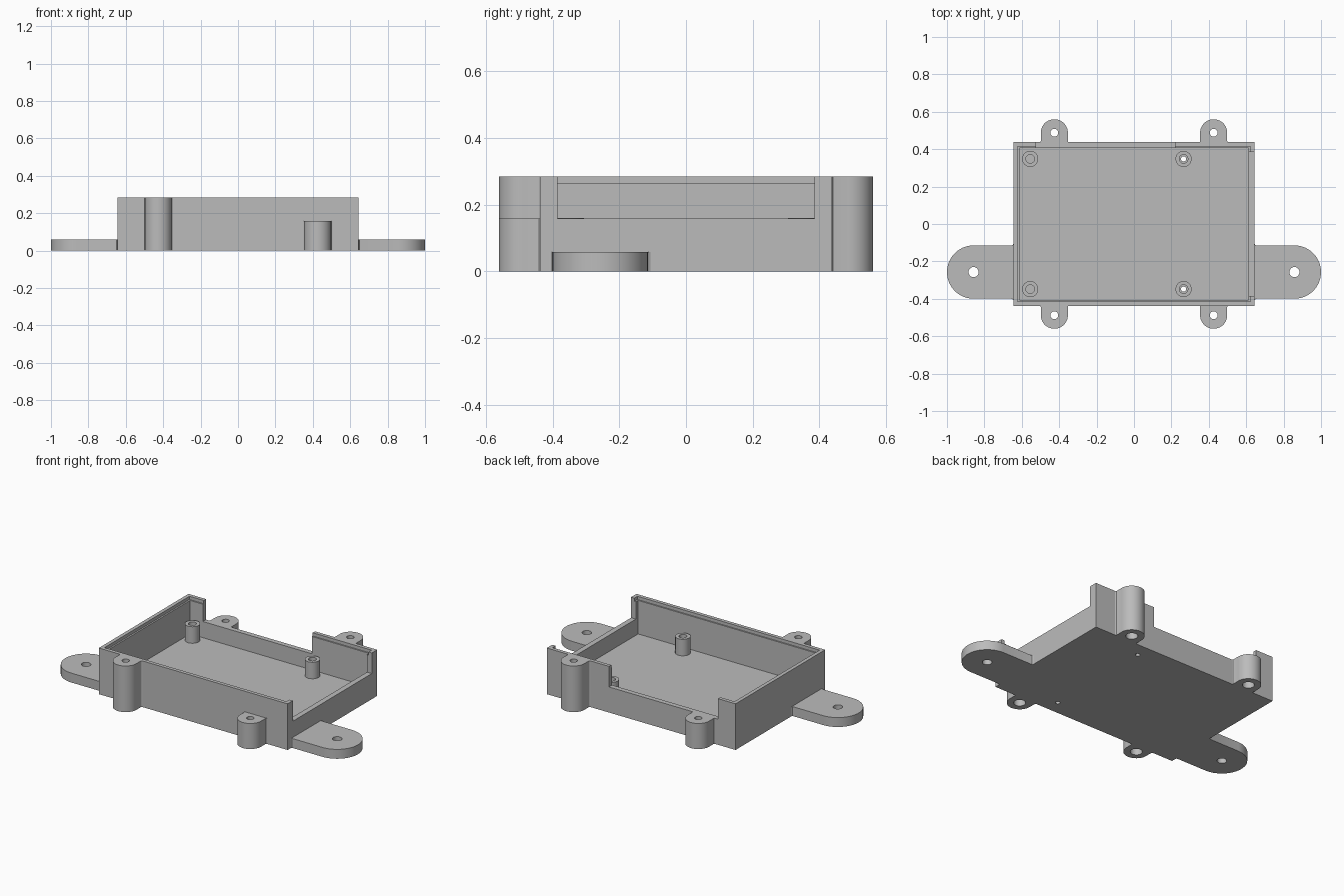
import bpy, bmesh, math

if "Cube" in bpy.data.objects:
    bpy.data.objects.remove(bpy.data.objects["Cube"])

grey = bpy.data.materials.new("plastic_grey")
grey.diffuse_color = (0.5, 0.5, 0.5, 1)
grey.use_nodes = True
grey.node_tree.nodes["Principled BSDF"].inputs["Base Color"].default_value = grey.diffuse_color

HX, HY, H = 0.645, 0.4375, 0.285   # case half width, half depth, height
LOW, FLOOR = 0.158, 0.058          # lowered wall height, floor thickness


def prism(name, outline, z0, z1):
    bm = bmesh.new()
    face = bm.faces.new([bm.verts.new((x, y, z0)) for x, y in outline])
    up = bmesh.ops.extrude_face_region(bm, geom=[face])["geom"]
    bmesh.ops.translate(bm, vec=(0, 0, z1 - z0),
                        verts=[v for v in up if isinstance(v, bmesh.types.BMVert)])
    bmesh.ops.recalc_face_normals(bm, faces=bm.faces)
    me = bpy.data.meshes.new(name)
    bm.to_mesh(me)
    bm.free()
    me.materials.append(grey)
    ob = bpy.data.objects.new(name, me)
    bpy.context.collection.objects.link(ob)
    return ob


def rect(x0, x1, y0, y1):
    return [(x0, y0), (x1, y0), (x1, y1), (x0, y1)]


def circle(cx, cy, r, n=32):
    return [(cx + r * math.cos(2 * math.pi * i / n), cy + r * math.sin(2 * math.pi * i / n))
            for i in range(n)]


def cut(ob, outline, z0, z1):
    cutter = prism("cutter", outline, z0, z1)
    cutter.hide_render = True
    mod = ob.modifiers.new("cut", "BOOLEAN")
    mod.operation, mod.object, mod.solver = "DIFFERENCE", cutter, "EXACT"
    bpy.context.view_layer.objects.active = ob
    bpy.ops.object.modifier_apply(modifier=mod.name)
    bpy.data.objects.remove(cutter)


def lug(length, r, f):
    """Rounded tongue pointing along +u from the wall, with small root fillets."""
    c = length - r
    half = [(f * (1 - math.sin(a)), r + f * (1 - math.cos(a)))
            for a in [math.radians(d) for d in (90, 60, 30, 0)]]
    arc = [(c + r * math.cos(math.radians(90 - d)), r * math.sin(math.radians(90 - d)))
           for d in range(0, 181, 6)]
    return half + arc + [(u, -v) for u, v in reversed(half)]


# Open case: floor, walls, and a shallow lid rebate
case = prism("case", rect(-HX, HX, -HY, HY), 0, H)
cut(case, rect(-0.612, 0.612, -0.407, 0.407), FLOOR, 1)
cut(case, rect(-0.622, 0.622, -0.415, 0.415), H - 0.02, 1)
# Lowered right wall and back wall
cut(case, rect(0.55, 0.8, -0.385, 0.385), LOW, 1)
cut(case, rect(-0.525, 0.22, 0.35, 0.6), LOW, 1)
parts = [case]

# Standoffs; the right pair has drilled floor holes
for x, side in ((-0.555, "left"), (0.265, "right")):
    for y, end in ((-0.348, "front"), (0.348, "back")):
        post = prism(f"standoff_{side}_{end}", circle(x, y, 0.043), FLOOR, 0.16)
        cut(post, circle(x, y, 0.023), 0, 1)
        parts.append(post)
        if side == "right":
            cut(case, circle(x, y, 0.014, 16), -1, 0.1)

# Screw ears on the front and back, with wider recesses underneath
for sx, sy, top, name in ((-1, -1, H, "front_left"), (1, -1, LOW, "front_right"),
                          (-1, 1, LOW, "back_left"), (1, 1, H, "back_right")):
    x, y = sx * 0.426, sy * 0.488
    ear = prism("ear_" + name, [(x + v, sy * (HY + u)) for u, v in lug(0.1225, 0.0725, 0.006)],
                0, top)
    cut(ear, circle(x, y, 0.021), -1, 1)
    cut(ear, circle(x, y, 0.034), -1, 0.06)
    parts.append(ear)

# Mounting tabs on the left and right
for s, name in ((-1, "left"), (1, "right")):
    tab = prism("mounting_tab_" + name,
                [(s * (HX + u), -0.257 + v) for u, v in lug(1 - HX, 0.1425, 0.01)], 0, FLOOR)
    cut(tab, circle(s * 0.858, -0.257, 0.027), -1, 1)
    parts.append(tab)

bpy.ops.object.select_all(action="DESELECT")
for ob in parts:
    ob.select_set(True)
bpy.context.view_layer.objects.active = case
bpy.ops.object.shade_smooth_by_angle(angle=math.radians(30))
